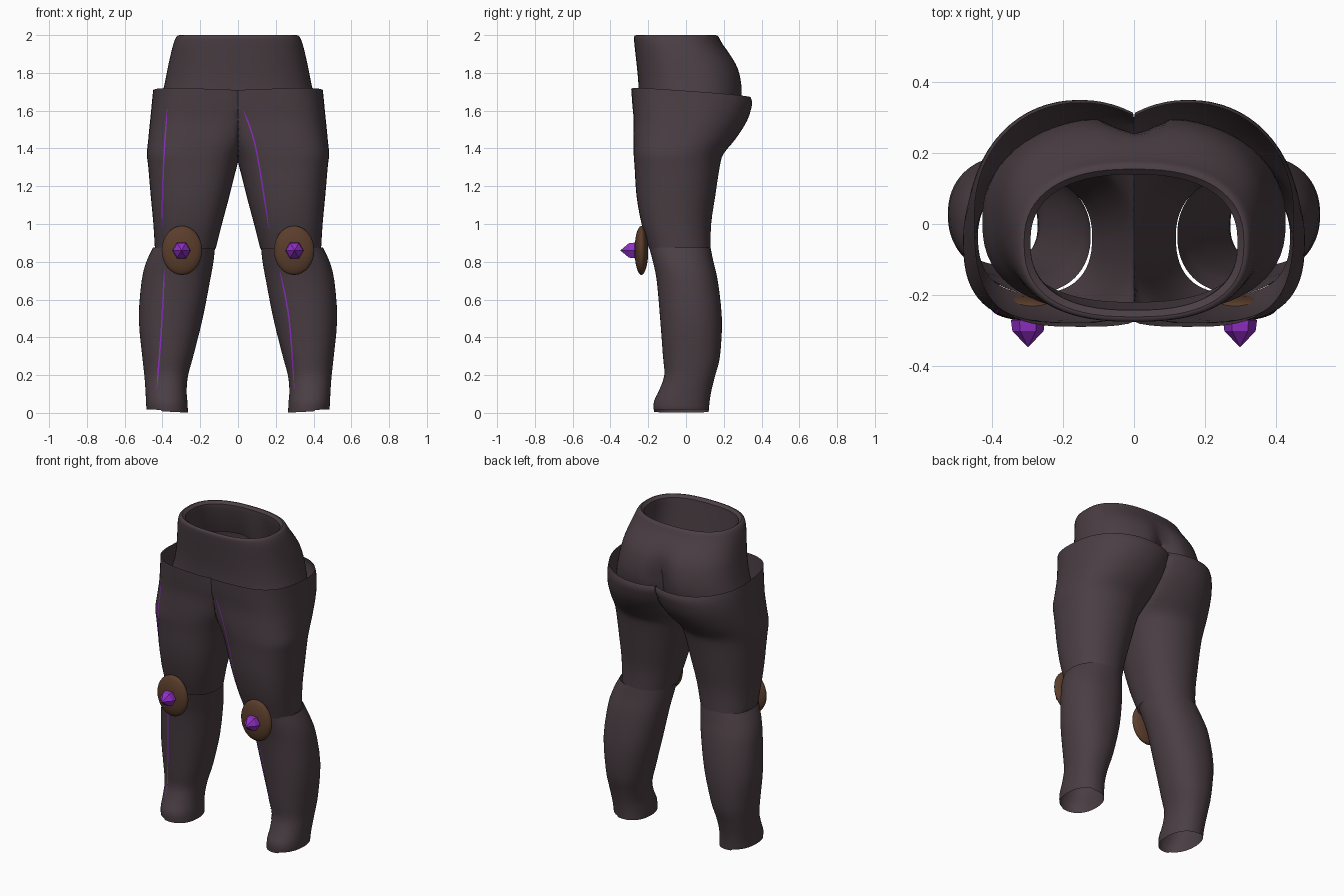
import bpy, bmesh, math
from mathutils import Vector
from mathutils.bvhtree import BVHTree

if "Cube" in bpy.data.objects:
    bpy.data.objects.remove(bpy.data.objects["Cube"])


def material(name, rgb):
    m = bpy.data.materials.new(name)
    m.diffuse_color = (*rgb, 1)
    m.use_nodes = True
    m.node_tree.nodes["Principled BSDF"].inputs["Base Color"].default_value = m.diffuse_color
    return m


CLOTH = material("dark cloth", (0.069, 0.048, 0.057))
LEATHER = material("brown leather", (0.103, 0.047, 0.024))
CRYSTAL = material("purple crystal", (0.28, 0.028, 0.56))


def finish(bm, name, mat, smooth=True):
    me = bpy.data.meshes.new(name)
    bm.to_mesh(me)
    bm.free()
    me.materials.append(mat)
    if smooth:
        me.shade_smooth()
        me.set_sharp_from_angle(angle=math.radians(40))
    ob = bpy.data.objects.new(name, me)
    bpy.context.collection.objects.link(ob)
    return ob


def refine(rows, n=3):
    """Smoothly interpolate between section rows."""
    out = []
    for i in range(len(rows) - 1):
        p = [rows[max(i - 1, 0)], rows[i], rows[i + 1], rows[min(i + 2, len(rows) - 1)]]
        for k in range(n):
            t = k / n
            out.append([0.5 * (2 * b + (c - a) * t + (2 * a - 5 * b + 4 * c - d) * t * t
                               + (3 * b - a - 3 * c + d) * t ** 3) for a, b, c, d in zip(*p)])
    return out + [list(rows[-1])]


def section(row, e_front, e_back, y_mid=0.5, n=64):
    """Rounded cross-section; row = z, inner x, outer x, front y, back y."""
    z, xi, xo, yf, yb = row
    cx, rx, cy = (xi + xo) / 2, (xo - xi) / 2, yf + (yb - yf) * y_mid
    pts = []
    for k in range(n):
        a = 2 * math.pi * k / n
        c, s = math.cos(a), math.sin(a)
        e = 2 / (e_back if s > 0 else e_front)
        ry = yb - cy if s > 0 else cy - yf
        pts.append(Vector((cx + rx * math.copysign(abs(c) ** e, c),
                           cy + ry * math.copysign(abs(s) ** e, s), z)))
    return pts


def loft(name, rings, side=1, split=False):
    bm = bmesh.new()
    vr = [[bm.verts.new((p.x * side, p.y, p.z)) for p in r] for r in rings]
    n = len(vr[0])
    for a, b in zip(vr, vr[1:]):
        for i in range(n):
            j = (i + 1) % n
            f = [a[i], b[i], b[j], a[j]]
            # the two legs are open to each other along the centre line
            if split and all(abs(v.co.x) < 1e-5 for v in f):
                continue
            bm.faces.new(f if side > 0 else f[::-1])
    bmesh.ops.delete(bm, geom=[v for v in bm.verts if not v.link_faces], context='VERTS')
    return finish(bm, name, CLOTH)


# Waistband: inner wall, rolled rim, then outer wall with a rear cleft
inner = [(1.78, -.33, .33, -.22, .20), (1.95, -.292, .292, -.24, .14),
         (1.985, -.292, .292, -.243, .14)]
outer = [(2.0, -.31, .31, -.262, .155), (1.992, -.325, .325, -.275, .172),
         (1.95, -.343, .343, -.273, .195), (1.85, -.367, .367, -.262, .268),
         (1.77, -.383, .383, -.254, .297), (1.69, -.40, .40, -.25, .305),
         (1.62, -.418, .418, -.252, .295), (1.55, -.428, .428, -.255, .275)]
rings = []
for row in inner + refine(outer):
    r = section(row, 2.5, 2.4)
    dip = .07 * max(0, min(1, (1.9 - row[0]) / .2))
    for p in r:
        if p.y > .05:
            p.y -= dip * math.exp(-(p.x / .065) ** 2)
    rings.append(r)
loft("waistband", rings)

# Thigh and shin sections for one leg
thigh = [(1.70, -.15, .45, -.29, .342), (1.64, -.15, .456, -.285, .35),
         (1.55, -.12, .465, -.277, .325), (1.45, -.07, .475, -.278, .262),
         (1.37, -.02, .482, -.277, .198), (1.30, .007, .475, -.272, .178),
         (1.15, .045, .462, -.262, .155), (1.0, .085, .448, -.235, .133),
         (.87, .118, .44, -.195, .13)]
shin = [(.875, .122, .45, -.195, .13), (.80, .13, .485, -.175, .145),
        (.70, .148, .51, -.155, .168), (.50, .187, .525, -.137, .19),
        (.30, .237, .507, -.122, .18), (.20, .264, .496, -.115, .155),
        (.12, .272, .49, -.142, .135), (.06, .268, .487, -.17, .125),
        (.008, .265, .484, -.17, .12)]

surfaces = {}
for side, tag in ((1, "right"), (-1, "left")):
    rings = []
    for k, row in enumerate(refine(thigh)):
        # squarer front towards the hips
        r = section(row, 2.5 + .6 * max(0, min(1, (row[0] - 1.2) / .4)), 2.1)
        for p in r:
            p.x = max(p.x, 0)
            # slanted upper hem, lowest at the rear and centre
            w = max(0, 1 - k / 4)
            p.z += w * (-.07 * p.y + .035 * (p.x - .3))
        rings.append(r)
    th = loft("thigh_" + tag, rings, side, True)
    rings = [section(r, 2.2, 2.2, .5) for r in refine(shin)]
    for p in rings[-1]:
        p.z += .05 * (p.x - .40) + .007 if p.x > .40 else -.05 * (.40 - p.x)
        p.z = max(p.z, 0)
    sh = loft("shin_" + tag, rings, side)
    for part, ob in (("thigh", th), ("shin", sh)):
        b = bmesh.new()
        b.from_mesh(ob.data)
        surfaces[part, side] = BVHTree.FromBMesh(b)
        b.free()

    # Domed oval knee pad
    bm = bmesh.new()
    bmesh.ops.create_uvsphere(bm, u_segments=32, v_segments=16, radius=1)
    for v in bm.verts:
        v.co = (side * .297 + v.co.x * .107, -.236 + v.co.y * .036, .86 + v.co.z * .13)
    finish(bm, "knee_pad_" + tag, LEATHER)

    # Six-sided pointed knee stud
    bm = bmesh.new()
    prev = None
    for y, rad in ((-.25, .033), (-.272, .048), (-.302, .044)):
        ring = [bm.verts.new((side * .299 + rad * math.cos(k * math.pi / 3), y,
                              .86 - rad * math.sin(k * math.pi / 3))) for k in range(6)]
        if prev:
            for i in range(6):
                bm.faces.new((prev[i], prev[(i + 1) % 6], ring[(i + 1) % 6], ring[i]))
        else:
            bm.faces.new(ring)
        prev = ring
    tip = bm.verts.new((side * .299, -.348, .86))
    for i in range(6):
        bm.faces.new((prev[i], prev[(i + 1) % 6], tip))
    bmesh.ops.recalc_face_normals(bm, faces=bm.faces)
    finish(bm, "knee_stud_" + tag, CRYSTAL, False)


def seam(name, part, side, path, width=.004):
    """Thin tapered strip laid on the front of the cloth; path = (x, z) points."""
    bm = bmesh.new()
    pairs = []
    pts = refine(path, 8)
    for i, (x, z) in enumerate(pts):
        w = width * min(1, .2 + min(i, len(pts) - 1 - i) / 4)
        hits = [surfaces[part, side].ray_cast(Vector((x + d, -1, z)), Vector((0, 1, 0)))[0]
                for d in (-w, w)]
        if all(hits):
            pairs.append([bm.verts.new(h - Vector((0, .003, 0))) for h in hits])
    for a, b in zip(pairs, pairs[1:]):
        face = bm.faces.new((a[0], b[0], b[1], a[1]))
        face.normal_update()
        if face.normal.y > 0:
            face.normal_flip()
    finish(bm, name, CRYSTAL)


# Glowing front seams
seam("front_seam_left_thigh", "thigh", -1, [(-.375, 1.61), (-.395, 1.3), (-.402, .98)])
seam("front_seam_left_shin", "shin", -1, [(-.39, .76), (-.405, .45), (-.43, .13)])
seam("front_seam_right_thigh", "thigh", 1, [(.03, 1.6), (.095, 1.4), (.165, .97)])
seam("front_seam_right_shin", "shin", 1, [(.222, .75), (.27, .5), (.298, .13)])
